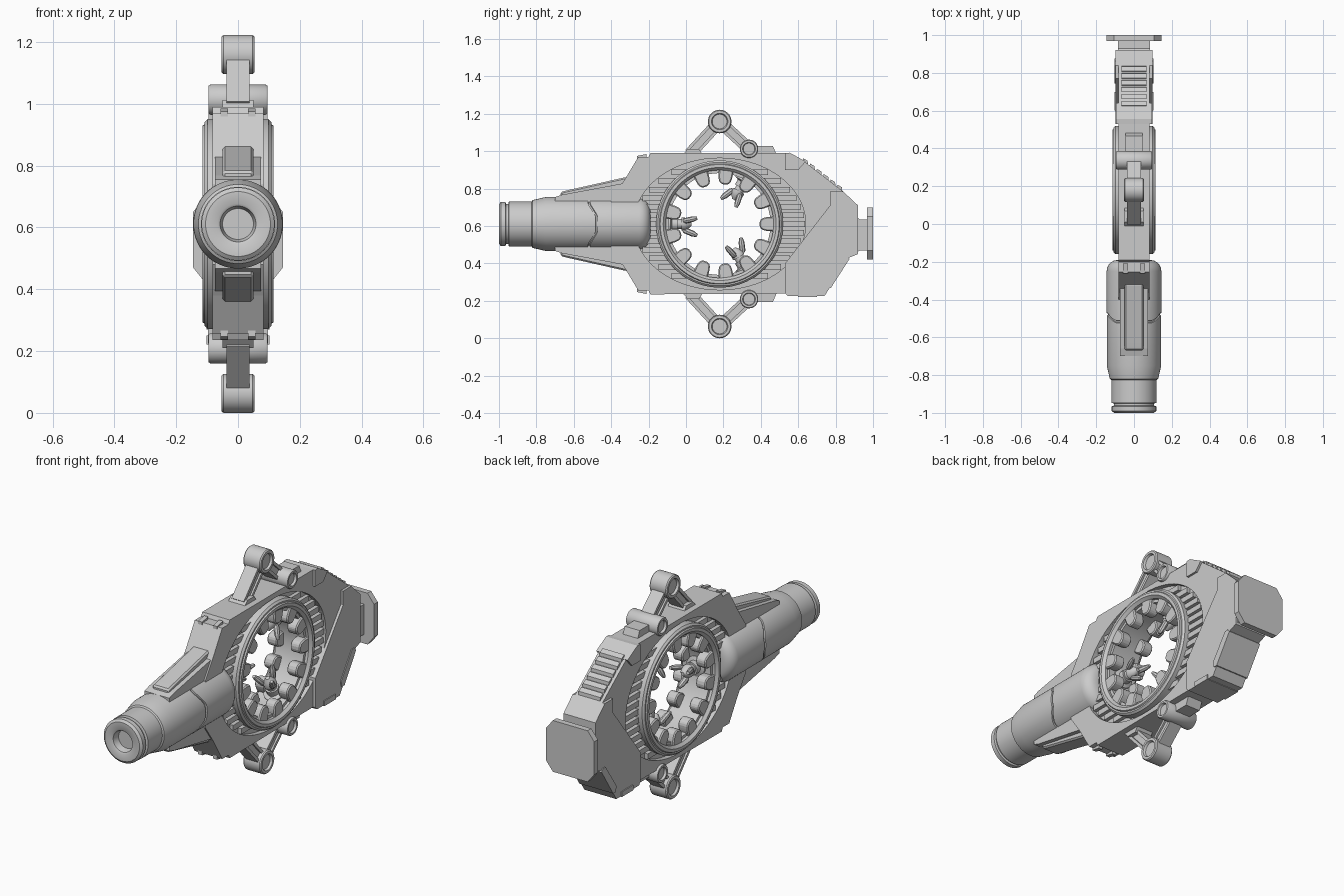
import bpy, bmesh, math
from mathutils import Vector

if "Cube" in bpy.data.objects:
    bpy.data.objects.remove(bpy.data.objects["Cube"])

CY, CZ = 0.18, 0.611            # ring centre; CZ is also the vertical mirror line
grey = bpy.data.materials.new("grey_metal")
grey.diffuse_color = (0.6, 0.6, 0.6, 1)
grey.use_nodes = True
grey.node_tree.nodes["Principled BSDF"].inputs["Base Color"].default_value = grey.diffuse_color


def finish(name, bm, smooth=False):
    bmesh.ops.remove_doubles(bm, verts=bm.verts, dist=1e-5)
    bmesh.ops.recalc_face_normals(bm, faces=bm.faces)
    me = bpy.data.meshes.new(name)
    bm.to_mesh(me)
    bm.free()
    me.materials.append(grey)
    ob = bpy.data.objects.new(name, me)
    bpy.context.collection.objects.link(ob)
    bpy.ops.object.select_all(action='DESELECT')
    ob.select_set(True)
    bpy.context.view_layer.objects.active = ob
    if smooth:
        bpy.ops.object.shade_smooth_by_angle(angle=math.radians(35))
    return ob


def prism(name, pts, x0, x1, bevel=0):
    """Outline in (y, z) extruded along x."""
    bm = bmesh.new()
    a = [bm.verts.new((x0, y, z)) for y, z in pts]
    b = [bm.verts.new((x1, y, z)) for y, z in pts]
    bm.faces.new(a)
    bm.faces.new(b)
    for i in range(len(a)):
        j = (i + 1) % len(a)
        bm.faces.new((a[i], a[j], b[j], b[i]))
    if bevel:
        bmesh.ops.recalc_face_normals(bm, faces=bm.faces)
        bmesh.ops.bevel(bm, geom=bm.edges[:], offset=bevel, segments=1, affect='EDGES')
    return finish(name, bm)


def lathe(name, prof, centre, axis, n=48, closed=False, shift=None):
    """Profile of (distance along axis, radius) spun around the axis."""
    ax = Vector(axis).normalized()
    u = Vector((1, 0, 0)) if abs(ax.x) < 0.9 else Vector((0, 1, 0))
    v = ax.cross(u)
    bm, rings = bmesh.new(), []
    for k, (d, r) in enumerate(prof):
        row = []
        for i in range(n):
            t = 2 * math.pi * i / n
            dd = d + (shift(k, t) if shift else 0)
            row.append(bm.verts.new(Vector(centre) + ax * dd + (u * math.cos(t) + v * math.sin(t)) * r))
        rings.append(row)
    for p, q in zip(rings, rings[1:] + (rings[:1] if closed else [])):
        for i in range(n):
            j = (i + 1) % n
            bm.faces.new((p[i], p[j], q[j], q[i]))
    if not closed:
        bm.faces.new(rings[0])
        bm.faces.new(rings[-1])
    return finish(name, bm, True)


def flip(pts, s):
    return [(y, CZ + s * (z - CZ)) for y, z in pts]


def ellipse(a, b, n=72):
    return [(CY + a * math.cos(2 * math.pi * i / n), CZ + b * math.sin(2 * math.pi * i / n)) for i in range(n)]


def slab(name, p, q, w, x0, x1, off=0):
    """Straight bar between two (y, z) points."""
    p, q = Vector(p), Vector(q)
    d = (q - p).normalized()
    m = Vector((-d.y, d.x))
    p, q = p + m * off, q + m * off
    return prism(name, [tuple(c) for c in (p + m * w, q + m * w, q - m * w, p - m * w)], x0, x1)


# Flat body frame, with central hole and oval recess on each side
body = prism("body_frame", [
    (-.19, .99), (.55, .99), (.62, .955), (.84, .785), (.92, .71), (.92, .45), (.86, .43), (.74, .24),
    (-.19, .235), (-.2, .255), (-.255, .255), (-.33, .38), (-.40, .48), (-.40, .74), (-.33, .845),
    (-.255, .97), (-.2, .97)], -.083, .083)
cuts = [prism("hole_cutter", ellipse(.30, .30), -.3, .3),
        prism("recess_cutter_right", ellipse(.46, .352), .055, .3),
        prism("recess_cutter_left", ellipse(.46, .352), -.3, -.055)]
for c in cuts:
    c.hide_render = True
    bpy.context.view_layer.objects.active = body
    mod = body.modifiers.new("cut", 'BOOLEAN')
    mod.object, mod.operation, mod.solver = c, 'DIFFERENCE', 'EXACT'
    bpy.ops.object.modifier_apply(modifier=mod.name)
    bpy.data.objects.remove(c)

# Horizontal cooling ribs in the recess
for k in range(-6, 7):
    dz = k * .046
    lim = abs(dz) + .015
    outer = .457 * math.sqrt(1 - (lim / .352) ** 2)
    inner = math.sqrt(max(.32 ** 2 - dz ** 2, 0))
    if outer - inner < .01:
        continue
    for s in (-1, 1):
        ys, ye = CY + s * inner, CY + s * outer
        prism("cooling_rib", [(ys, CZ + dz - .015), (ye, CZ + dz - .015),
                              (ye, CZ + dz + .015), (ys, CZ + dz + .015)], -.075, .075)

# Central ring with stepped lips
half = [(.115, .302), (.115, .318), (.108, .322), (.108, .33), (.098, .34), (.04, .34)]
prof = half + [(-x, r) for x, r in reversed(half)]
prof += [(-.10, .288), (-.085, .288), (-.085, .272), (.085, .272), (.085, .288), (.10, .288)]
lathe("central_ring", prof, (0, CY, CZ), (1, 0, 0), 72, closed=True)

# Rounded teeth around the inside of the ring
for i in range(13):
    t = 2 * math.pi * i / 13
    c, s = math.cos(t), math.sin(t)
    shape = [(.30, -.04), (.25, -.037), (.225, -.03), (.213, -.014), (.213, .014), (.225, .03), (.25, .037), (.30, .04)]
    pts = [(CY + r * c - w * s, CZ + r * s + w * c) for r, w in shape]
    for side in (-1, 1):
        prism("ring_tooth", pts, *sorted((side * .04, side * .10)), bevel=.006)

# Three inward emitters with claw prongs
for deg in (60, 180, 300):
    t = math.radians(deg)
    d = Vector((0, math.cos(t), math.sin(t)))
    lathe("emitter_stem", [(-.285, .055), (-.262, .055), (-.255, .035), (-.225, .035), (-.225, .026),
                           (-.205, .026), (-.205, .034), (-.185, .034), (-.165, .022), (-.15, .01)],
          (0, CY, CZ), -d, 20)
    side = Vector((0, -d.z, d.y))
    for k in range(3):
        a = 2 * math.pi * k / 3 + math.pi / 2
        o = side * math.sin(a) + Vector((math.cos(a), 0, 0))
        start = Vector((0, CY, CZ)) + d * .195 + o * .03
        end = Vector((0, CY, CZ)) + d * .12 + o * .062
        lathe("emitter_prong", [(0, .01), (.012, .016), (.055, .016), ((end - start).length, .009)],
              start, end - start, 8)

# Barrel: rounded rear, stepped seam, taper and muzzle with a bore
prof = [(-.96, 0.0001), (-.96, .05), (-.995, .058), (-1.0, .066), (-1.0, .105), (-.99, .118), (-.965, .118),
        (-.962, .107), (-.95, .107), (-.947, .12), (-.825, .12), (-.82, .128), (-.75, .144),
        (-.484, .144), (-.482, .137), (-.474, .137), (-.472, .145), (-.25, .145)]
prof += [(-.25 + .06 * math.sin(a), .085 + .06 * math.cos(a)) for a in (.3, .6, .9, 1.2, math.pi / 2)]


def seam(k, t):
    """Pull the seam forward towards the top and bottom."""
    if k not in (13, 14, 15, 16):
        return 0
    return -.04 * min(max((abs(math.sin(t)) - .3) / .45, 0), 1)


lathe("barrel", prof, (0, 0, CZ), (0, 1, 0), 64, shift=seam)

for s in (1, -1):
    tag = "upper" if s > 0 else "lower"
    # Tapered fin joining barrel and frame
    prism(tag + "_fin_base", flip([(-.70, .70), (-.70, .755), (-.66, .768), (-.30, .835), (-.30, .70)], s), -.075, .075)
    prism(tag + "_fin_ridge", flip([(-.67, .72), (-.67, .782), (-.64, .79), (-.32, .862), (-.30, .862), (-.30, .72)], s),
          -.05, .05, bevel=.008)
    # Small lugs on the frame's front shoulder
    for x in (-.045, .045):
        prism(tag + "_shoulder_lug", flip([(-.262, .94), (-.262, .975), (-.21, .985), (-.21, .94)], s), x - .012, x + .012)
    # Linkage mounts
    prism(tag + "_front_mount", flip([(-.02, .98), (.01, 1.012), (.07, 1.012), (.09, .98)], s), -.05, .05)
    prism(tag + "_rear_mount", flip([(.30, .98), (.30, 1.0), (.38, 1.027), (.465, 1.027), (.485, .98)], s), -.045, .045)
    # Two-bar linkage: slim web with raised side rails
    top, foot, hinge = flip([(.18, 1.159), (.02, .985), (.337, 1.013)], s)
    for end in (foot, hinge):
        slab(tag + "_link_web", top, end, .022, -.027, .027)
        for off in (-.024, .024):
            slab(tag + "_link_rail", top, end, .008, -.037, .037, off)
    # Pins with dished ends
    for nm, (y, z), h, r in (("_link_pin", top, .053, .063), ("_hinge_pin", hinge, .095, .049)):
        lathe(tag + nm, [(-h + .012, r * .62), (-h, r * .7), (-h, r * .92), (-h + .006, r), (h - .006, r),
                         (h, r * .92), (h, r * .7), (h - .012, r * .62)], (0, y, z), (1, 0, 0), 36)

# Thick rear housing and its lower pads
prism("rear_housing", [(.84, .785), (.77, .785), (.77, .71), (.53, .40), (.53, .24), (.545, .225), (.74, .225),
                       (.87, .43), (.92, .45), (.92, .71)], -.097, .097)
prism("lower_pad", [(.60, .222), (.70, .222), (.70, .25), (.60, .25)], -.102, .102)
prism("slanted_pad", [(.752, .27), (.775, .27), (.875, .425), (.862, .44), (.84, .44), (.745, .30)], -.102, .102)
prism("upper_rear_cap", [(.53, .99), (.555, .992), (.64, .945), (.60, .90), (.53, .90)], -.095, .095)

# Ribbed slope on the upper rear
for i in range(6):
    f = (i + .5) / 6
    y, z = .62 + .22 * f, .955 - .17 * f
    prism("slope_rib", [(y - .018, z - .01), (y - .012, z + .022), (y + .012, z + .008), (y + .016, z - .03)], -.066, .066)

# Rear neck and chamfered butt plate
prism("rear_neck", [(.90, .66), (.93, .635), (.975, .635), (.975, .47), (.93, .47), (.90, .45)], -.085, .085)
bm = bmesh.new()
outline = [(-.145, .47), (-.105, .42), (.105, .42), (.145, .47), (.145, .65), (.105, .70), (-.105, .70), (-.145, .65)]
face = bm.faces.new([bm.verts.new((x, .968, z)) for x, z in outline])
ext = bmesh.ops.extrude_face_region(bm, geom=[face])
bmesh.ops.translate(bm, vec=(0, .032, 0), verts=[v for v in ext["geom"] if isinstance(v, bmesh.types.BMVert)])
finish("butt_plate", bm)
